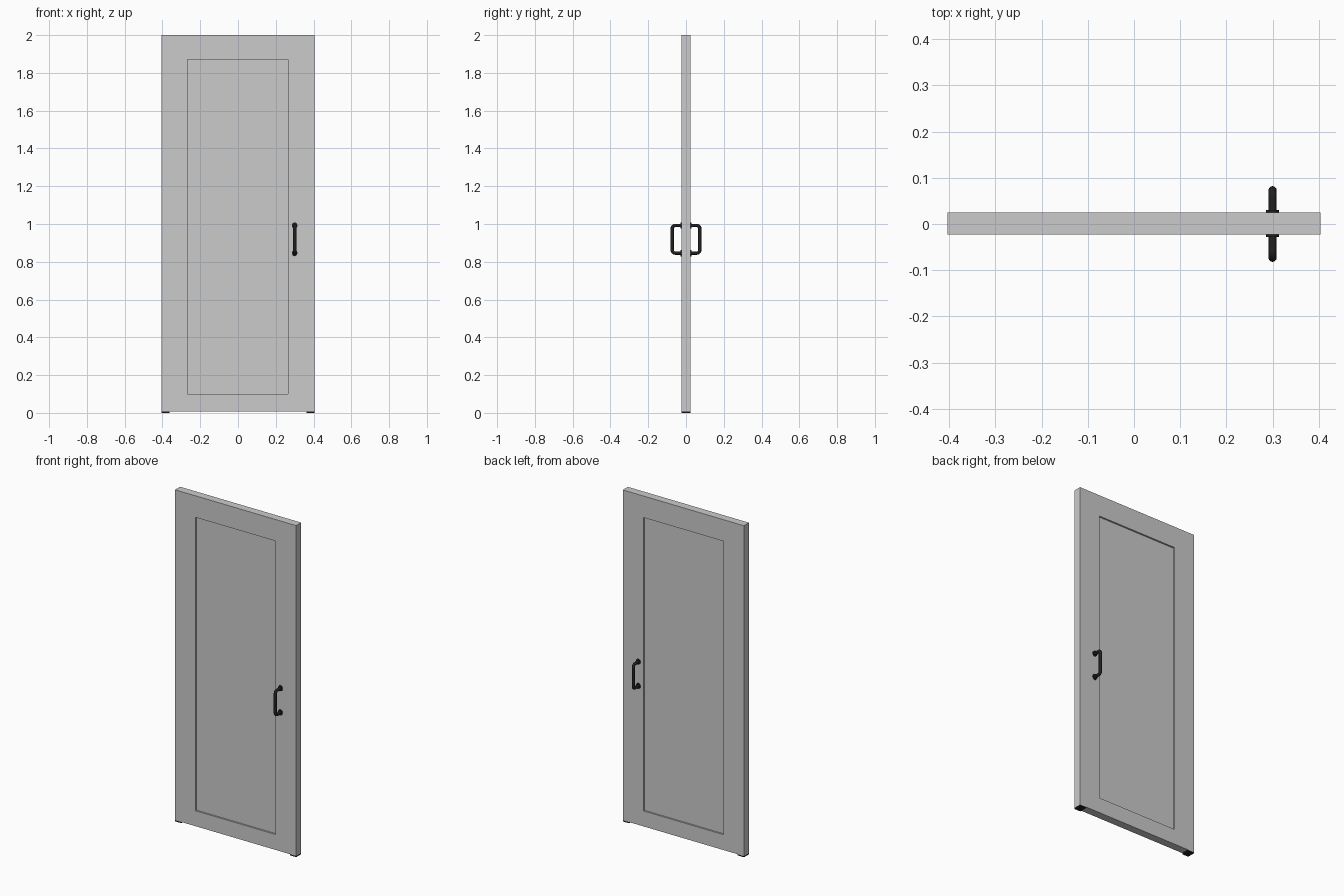
import bpy, bmesh, math
from mathutils import Matrix

if "Cube" in bpy.data.objects:
    bpy.data.objects.remove(bpy.data.objects["Cube"])

YF, YB = -0.023, 0.025          # front and back faces of the door
HX, Z0, Z1 = 0.404, 0.007, 2.0  # half width, underside, top
DEPTH = 0.01                    # panel recess depth

black = bpy.data.materials.new("black")
black.diffuse_color = (0.015, 0.015, 0.015, 1)
black.use_nodes = True
black.node_tree.nodes["Principled BSDF"].inputs["Base Color"].default_value = black.diffuse_color


def add_object(name, bm, mat=None):
    bmesh.ops.recalc_face_normals(bm, faces=bm.faces)
    mesh = bpy.data.meshes.new(name)
    bm.to_mesh(mesh)
    bm.free()
    ob = bpy.data.objects.new(name, mesh)
    bpy.context.collection.objects.link(ob)
    if mat:
        mesh.materials.append(mat)
    return ob


def smooth(ob):
    bpy.ops.object.select_all(action='DESELECT')
    ob.select_set(True)
    bpy.context.view_layer.objects.active = ob
    bpy.ops.object.shade_smooth_by_angle(angle=math.radians(40))


# Door leaf: rectangles lofted from the front recess round to the back recess
def rect(bm, y, x0, x1, z0, z1):
    return [bm.verts.new((x, y, z)) for x, z in ((x0, z0), (x1, z0), (x1, z1), (x0, z1))]


inner = (-0.268, 0.266, 0.10, 1.87)
outer = (-HX, HX, Z0, Z1)
bm = bmesh.new()
rings = [rect(bm, y, *r) for y, r in (
    (YF + DEPTH, inner), (YF, inner), (YF, outer),
    (YB, outer), (YB, inner), (YB - DEPTH, inner))]
for a, b in zip(rings, rings[1:]):
    for i in range(4):
        j = (i + 1) % 4
        bm.faces.new((a[i], a[j], b[j], b[i]))
bm.faces.new(rings[0])
bm.faces.new(rings[-1])
add_object("door_leaf", bm)

# Thin pads under both bottom corners
for side, label in ((-1, "left"), (1, "right")):
    bm = bmesh.new()
    bmesh.ops.create_cube(bm, size=1, matrix=Matrix.Translation(
        (side * (HX - 0.021), (YF + YB) / 2, Z0 / 2)) @ Matrix.Diagonal((0.042, YB - YF, Z0, 1)))
    add_object(label + "_bottom_pad", bm, black)

# Pull handles on both faces, each with two round mounting plates
HANDLE_X, ZT, ZB, R, BEND = 0.30, 0.992, 0.846, 0.009, 0.016
for face, sgn, label in ((YF, -1, "front"), (YB, 1, "back")):
    reach = sgn * 0.073
    pts = [(face - sgn * 0.005, ZT)]
    for zc, start in ((ZT - BEND, 90), (ZB + BEND, 0)):
        for k in range(7):
            a = math.radians(start - 15 * k)
            pts.append((reach - sgn * BEND * (1 - math.cos(a)), zc + BEND * math.sin(a)))
    pts.append((face - sgn * 0.005, ZB))

    # Grip: a round tube swept along the bracket path
    curve = bpy.data.curves.new(label + "_path", 'CURVE')
    curve.dimensions = '3D'
    curve.bevel_depth = R
    curve.bevel_resolution = 4
    curve.use_fill_caps = True
    spline = curve.splines.new('POLY')
    spline.points.add(len(pts) - 1)
    for p, (y, z) in zip(spline.points, pts):
        p.co = (HANDLE_X, y, z, 1)
    tmp = bpy.data.objects.new("tmp", curve)
    bpy.context.collection.objects.link(tmp)
    bm = bmesh.new()
    bm.from_mesh(bpy.data.meshes.new_from_object(
        tmp.evaluated_get(bpy.context.evaluated_depsgraph_get())))
    bpy.data.objects.remove(tmp)
    smooth(add_object(label + "_handle_grip", bm, black))

    # Mounting plates
    for z, pos in ((ZT, "upper"), (ZB, "lower")):
        bm = bmesh.new()
        bmesh.ops.create_cone(bm, cap_ends=True, segments=24, radius1=1, radius2=1, depth=0.01,
                              matrix=Matrix.Translation((HANDLE_X, face, z))
                              @ Matrix.Diagonal((0.0145, 1, 0.017, 1))
                              @ Matrix.Rotation(math.pi / 2, 4, 'X'))
        smooth(add_object(f"{label}_{pos}_handle_plate", bm, black))
